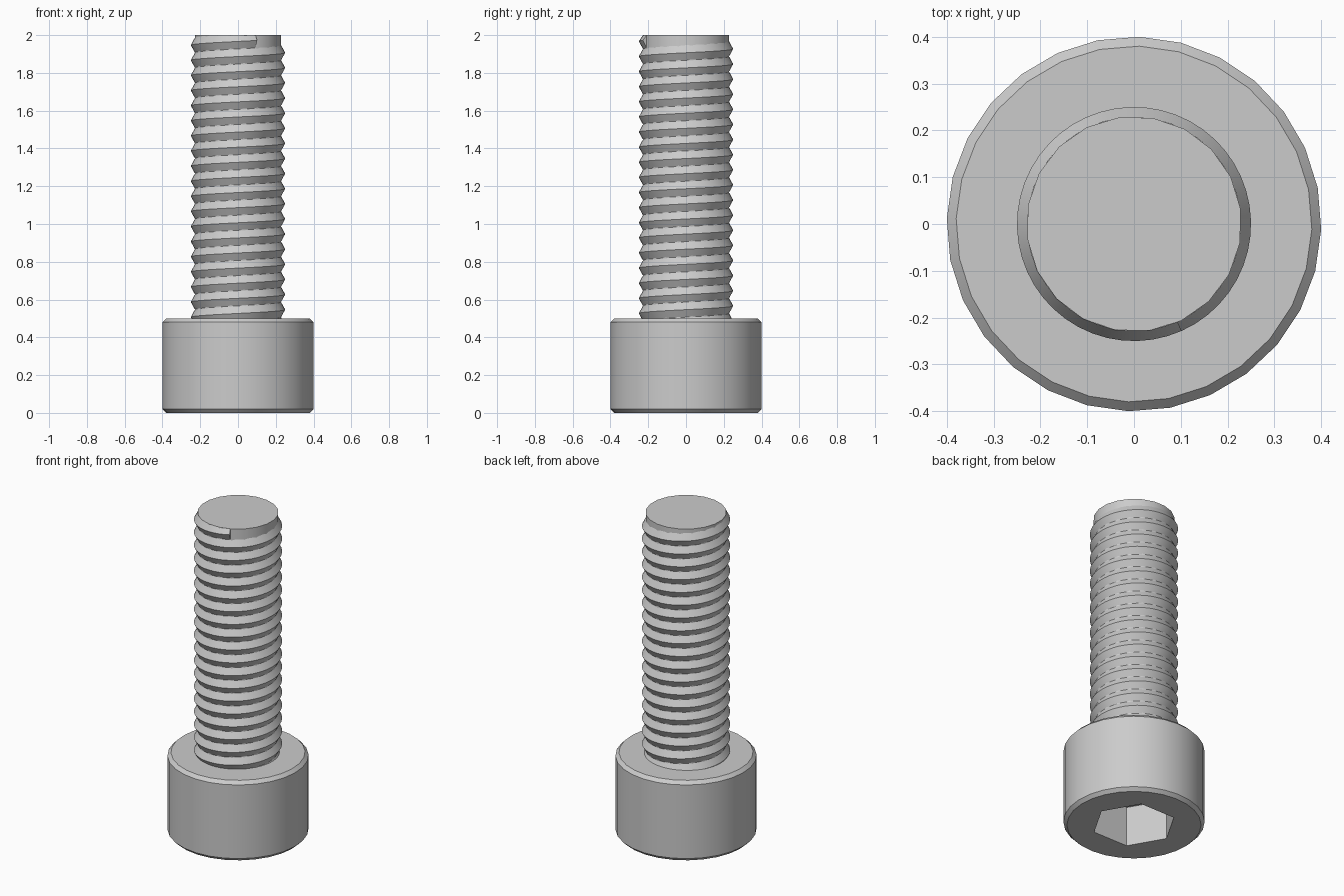
import bpy, bmesh
from math import sin, cos, pi, radians

cube = bpy.data.objects.get("Cube")
if cube:
    bpy.data.objects.remove(cube, do_unlink=True)

# One plain steel grey
steel = bpy.data.materials.new("steel_grey")
steel.use_nodes = True
steel.diffuse_color = (0.6, 0.6, 0.6, 1)
steel.node_tree.nodes["Principled BSDF"].inputs["Base Color"].default_value = (0.6, 0.6, 0.6, 1)


def ring(bm, sides, radius, z, phase=0):
    return [bm.verts.new((radius * cos(radians(phase) + 2 * pi * i / sides),
                          radius * sin(radians(phase) + 2 * pi * i / sides), z))
            for i in range(sides)]


def skin(bm, lower, upper):
    n = len(lower)
    for i in range(n):
        j = (i + 1) % n
        bm.faces.new((lower[i], lower[j], upper[j], upper[i]))


def loop_edges(bm, loop):
    return [bm.edges.get((v, loop[i - 1])) for i, v in enumerate(loop)]


def finish(bm, name, recalc=True):
    if recalc:
        bmesh.ops.recalc_face_normals(bm, faces=bm.faces[:])
    mesh = bpy.data.meshes.new(name)
    bm.to_mesh(mesh)
    bm.free()
    mesh.materials.append(steel)
    obj = bpy.data.objects.new(name, mesh)
    bpy.context.collection.objects.link(obj)
    bpy.ops.object.select_all(action='DESELECT')
    obj.select_set(True)
    bpy.context.view_layer.objects.active = obj
    bpy.ops.object.shade_smooth_by_angle(angle=radians(30))
    return obj


# Cylindrical head, chamfered at both rims, with a hexagonal socket below
HEAD_R, HEAD_H, CHAMFER = 0.4, 0.5, 0.02
bm = bmesh.new()
profile = [(HEAD_R - CHAMFER, 0), (HEAD_R, CHAMFER),
           (HEAD_R, HEAD_H - CHAMFER), (HEAD_R - CHAMFER, HEAD_H)]
rings = [ring(bm, 28, r, z, -1.7) for r, z in profile]
for a, b in zip(rings, rings[1:]):
    skin(bm, a, b)
bm.faces.new(rings[-1])
socket_rim = ring(bm, 6, 0.24, 0)
socket_floor = ring(bm, 6, 0.24, 0.25)
skin(bm, socket_rim, socket_floor)
bm.faces.new(socket_floor)
bmesh.ops.triangle_fill(bm, use_beauty=True,
                        edges=loop_edges(bm, rings[0]) + loop_edges(bm, socket_rim))
finish(bm, "socket_head")

# Plain shank core
bm = bmesh.new()
base, tip = ring(bm, 20, 0.23, 0.45, 8), ring(bm, 20, 0.23, 2, 8)
skin(bm, base, tip)
bm.faces.new(base)
bm.faces.new(tip)
finish(bm, "shank_core")

# Right-handed helical thread, running from inside the head to the tip
PITCH, ROOT, CREST, STEPS = 0.08, 0.228, 0.25, 48
END_ANGLE, END_Z = radians(-66), 1.972
bm = bmesh.new()
previous = None
for i in range(-19 * STEPS, 1):
    angle = END_ANGLE + 2 * pi * i / STEPS
    z = END_Z + PITCH * i / STEPS
    section = [bm.verts.new((r * cos(angle), r * sin(angle), min(z + dz, 2)))
               for r, dz in ((ROOT, -PITCH / 2), (CREST, 0), (ROOT, PITCH / 2))]
    if previous:
        for k in range(2):
            bm.faces.new((previous[k], section[k], section[k + 1], previous[k + 1]))
    previous = section
bm.faces.new((previous[0], previous[2], previous[1]))
finish(bm, "screw_thread", recalc=False)
